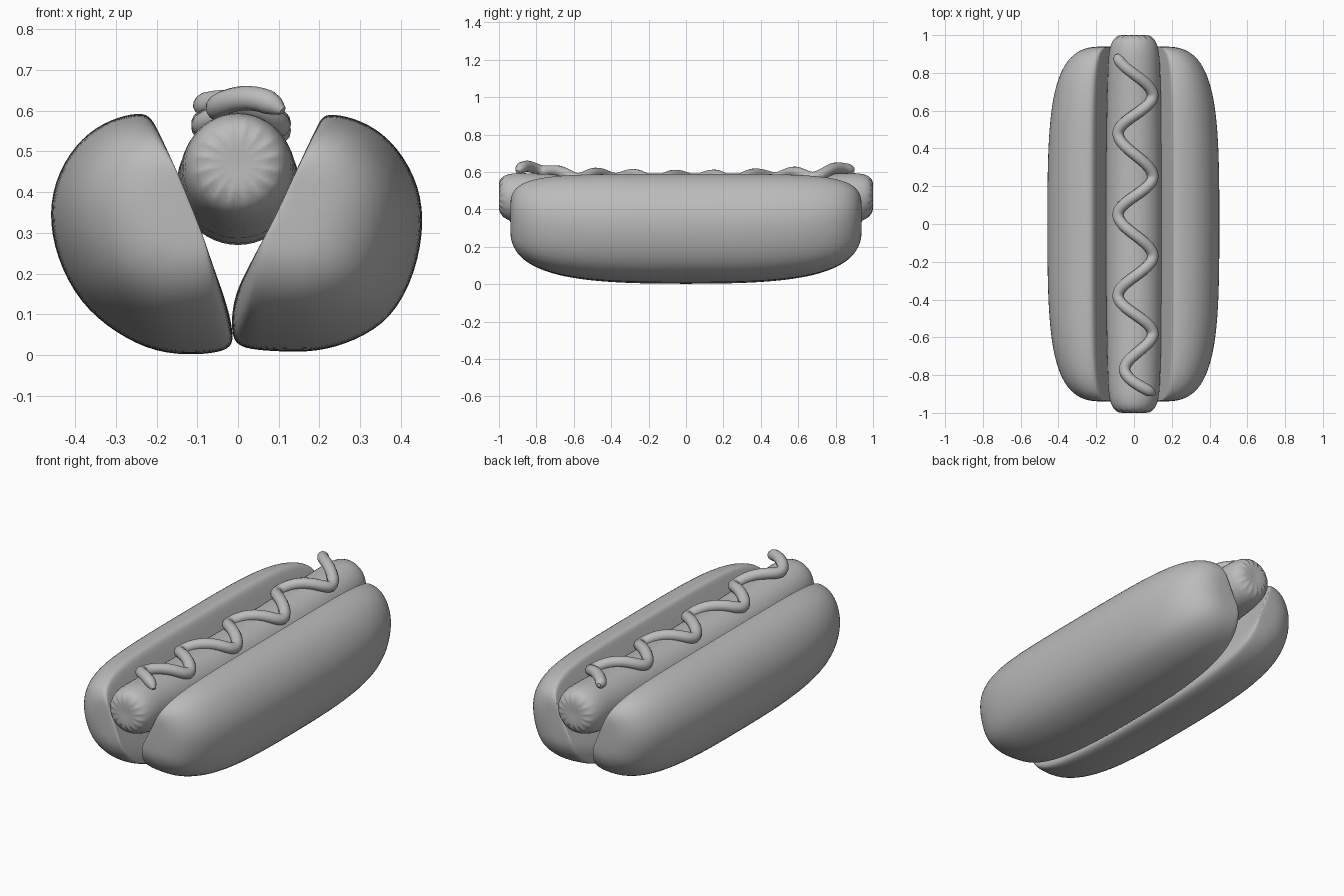
import bpy, bmesh, math
from mathutils import Vector

cube = bpy.data.objects.get("Cube")
if cube:
    bpy.data.objects.remove(cube, do_unlink=True)

# One plain colour for everything
grey = bpy.data.materials.new("plain grey")
grey.use_nodes = True
COLOUR = (0.5, 0.5, 0.5, 1)
grey.diffuse_color = COLOUR
grey.node_tree.nodes["Principled BSDF"].inputs["Base Color"].default_value = COLOUR


def loft(name, rings):
    """Skin a list of equal closed rings and cap both ends."""
    bm = bmesh.new()
    loops = [[bm.verts.new(p) for p in ring] for ring in rings]
    n = len(rings[0])
    for a, b in zip(loops, loops[1:]):
        for i in range(n):
            j = (i + 1) % n
            bm.faces.new((a[i], a[j], b[j], b[i]))
    bm.faces.new(loops[0])
    bm.faces.new(loops[-1])
    bmesh.ops.recalc_face_normals(bm, faces=bm.faces)
    mesh = bpy.data.meshes.new(name)
    bm.to_mesh(mesh)
    bm.free()
    mesh.materials.append(grey)
    mesh.shade_smooth()
    obj = bpy.data.objects.new(name, mesh)
    bpy.context.collection.objects.link(obj)
    return obj


# Bun halves: D-shaped section, shrinking to rounded ends
BUN_L = 0.9425
HALF_Y = [0.25, 0.45, 0.6, 0.7, 0.78, 0.84, 0.885, 0.915, 0.932, 0.94]
BUN_Y = [-y for y in reversed(HALF_Y)] + [0] + HALF_Y


def taper(y, n):
    return (1 - abs(y / BUN_L) ** n) ** (1 / n)


def bun_half(name, profile, centre, along):
    c = Vector(centre)
    u = Vector(along).normalized()
    v = Vector((u.y, -u.x))
    rings = []
    for y in BUN_Y:
        ring = []
        for p in profile:
            d = Vector(p) - c
            du, dv = d.dot(u), d.dot(v)
            du *= taper(y, 5 if du > 0 else 3)
            dv *= taper(y, 3.5)
            q = c + u * du + v * dv
            ring.append((q.x, y, q.y))
        rings.append(ring)
    obj = loft(name, rings)
    sub = obj.modifiers.new("smooth", 'SUBSURF')
    sub.levels = sub.render_levels = 2


bun_half("bun_left", [
    (-0.016, 0.06), (-0.008, 0.028), (0.025, 0.013), (0.1, 0.008), (0.19, 0.006),
    (0.285, 0.032), (0.378, 0.088), (0.437, 0.2), (0.46, 0.335), (0.437, 0.44),
    (0.375, 0.532), (0.3, 0.578), (0.235, 0.592), (0.208, 0.587), (0.196, 0.565),
    (0.16, 0.49), (0.1, 0.36), (0.04, 0.24), (0.0, 0.17), (-0.015, 0.11)],
    (0.09, 0.335), (0.215, 0.48))

bun_half("bun_right", [
    (-0.012, 0.055), (-0.013, 0.025), (-0.035, 0.008), (-0.1, -0.001), (-0.2, 0.004),
    (-0.3, 0.052), (-0.39, 0.128), (-0.447, 0.24), (-0.466, 0.35), (-0.443, 0.45),
    (-0.385, 0.535), (-0.312, 0.58), (-0.245, 0.595), (-0.218, 0.588), (-0.2, 0.56),
    (-0.17, 0.49), (-0.12, 0.37), (-0.065, 0.23), (-0.025, 0.12)],
    (-0.1, 0.335), (-0.19, 0.48))


# Sausage: gently sagging tube with puckered ends
def axis_z(y):
    return 0.42 + 0.05 * y * y


SEGS = 48
SAUSAGE = [(0, 0.15), (0.25, 0.149), (0.5, 0.146), (0.7, 0.142), (0.82, 0.138),
           (0.88, 0.135), (0.92, 0.13), (0.95, 0.122), (0.975, 0.11), (0.99, 0.096),
           (0.998, 0.08), (1.0, 0.06), (0.998, 0.03), (0.997, 0.008)]
stations = [(-y, r) for y, r in reversed(SAUSAGE)] + SAUSAGE[1:]
rings = []
for y, r in stations:
    ring = []
    for i in range(SEGS):
        a = 2 * math.pi * i / SEGS
        # small radial nicks around the end caps
        nick = 0.008 if r in (0.096, 0.08) and i % 3 == 0 else 0
        ring.append((r * math.cos(a), y - math.copysign(nick, y),
                     axis_z(y) + r * math.sin(a)))
    rings.append(ring)
loft("sausage", rings)

# Sauce: wavy tube lying over the top of the sausage
KNOTS = [(-0.9, 0.11), (-0.77, -0.05), (-0.58, 0.1), (-0.38, -0.085), (-0.17, 0.1),
         (0.05, -0.085), (0.25, 0.1), (0.48, -0.085), (0.68, 0.1), (0.9, -0.09)]
STEPS = 14
path = []
for k, ((y0, x0), (y1, x1)) in enumerate(zip(KNOTS, KNOTS[1:])):
    for i in range(STEPS):
        t = i / STEPS
        e = (1 - math.cos(math.pi * t)) / 2
        if k == 0:                       # straighter run at the front tip
            e = math.sin(math.pi * t / 2)
        path.append((x0 + (x1 - x0) * e, y0 + (y1 - y0) * t))
path.append((KNOTS[-1][1], KNOTS[-1][0]))

curve = bpy.data.curves.new("sauce", 'CURVE')
curve.dimensions = '3D'
curve.bevel_depth = 0.03
curve.bevel_resolution = 4
curve.use_fill_caps = True
spline = curve.splines.new('POLY')
spline.points.add(len(path) - 1)
for i, (pt, (x, y)) in enumerate(zip(spline.points, path)):
    lift = 0.02 * max(0, (abs(y) - 0.75) / 0.15)
    z = axis_z(y) + math.sqrt(0.162 ** 2 - x * x) + lift
    pt.co = (x, y, z, 1)
    end = min(i, len(path) - 1 - i)
    pt.radius = (0.35, 0.8, 1.0)[min(end, 2)]
spline.use_smooth = True
curve.materials.append(grey)
sauce = bpy.data.objects.new("sauce", curve)
bpy.context.collection.objects.link(sauce)
bpy.ops.object.select_all(action='DESELECT')
sauce.select_set(True)
bpy.context.view_layer.objects.active = sauce
bpy.ops.object.convert(target='MESH')
